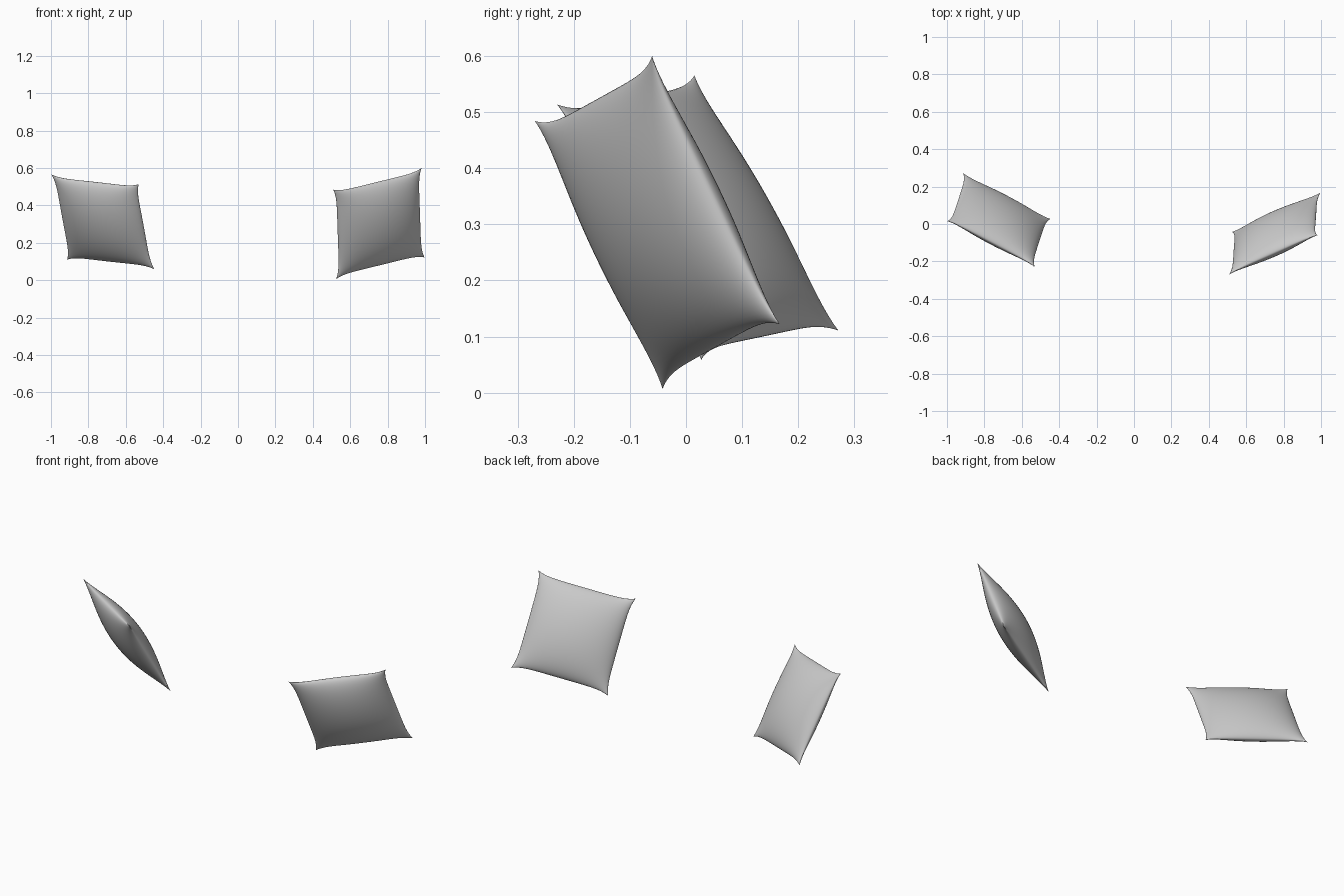
import bpy, bmesh, math
from mathutils import Vector, Matrix

if "Cube" in bpy.data.objects:
    bpy.data.objects.remove(bpy.data.objects["Cube"])

N = 36           # grid cells per side
HALF = 0.265     # half width at the corner tips
PUFF = 0.075     # half thickness
PINCH = 0.075    # how far the edges pull in between the corners


def cushion(name, centre, across, up):
    """Stuffed square cushion: two puffed faces meeting at a pinched seam."""
    bm = bmesh.new()
    for side in (1, -1):
        made = bmesh.ops.create_grid(bm, x_segments=N, y_segments=N, size=1.0)
        for vert in made["verts"]:
            # crowd the grid lines toward the seam
            u = math.sin(vert.co.x * math.pi / 2)
            v = math.sin(vert.co.y * math.pi / 2)
            fill = max(0.0, (1 - u * u) * (1 - v * v))
            vert.co = (HALF * u * (1 - PINCH * (1 - v ** 6)),
                       HALF * v * (1 - PINCH * (1 - u ** 6)),
                       side * PUFF * fill ** 0.58)
    bmesh.ops.remove_doubles(bm, verts=bm.verts, dist=1e-5)
    bmesh.ops.recalc_face_normals(bm, faces=bm.faces)
    mesh = bpy.data.meshes.new(name)
    bm.to_mesh(mesh)
    bm.free()
    mesh.shade_smooth()

    # orient the cushion plane by its across and up directions
    x = Vector(across).normalized()
    y = Vector(up)
    y = (y - x * y.dot(x)).normalized()
    z = x.cross(y)
    obj = bpy.data.objects.new(name, mesh)
    bpy.context.collection.objects.link(obj)
    obj.matrix_world = Matrix.Translation(centre) @ Matrix((x, y, z)).transposed().to_4x4()
    return obj


# two tilted throw cushions, turned toward each other
cushion("right_cushion", (0.753, -0.051, 0.303), (0.47, 0.208, 0.115), (-0.015, -0.228, 0.48))
cushion("left_cushion", (-0.722, 0.021, 0.312), (0.467, -0.245, -0.052), (-0.088, -0.253, 0.453))
